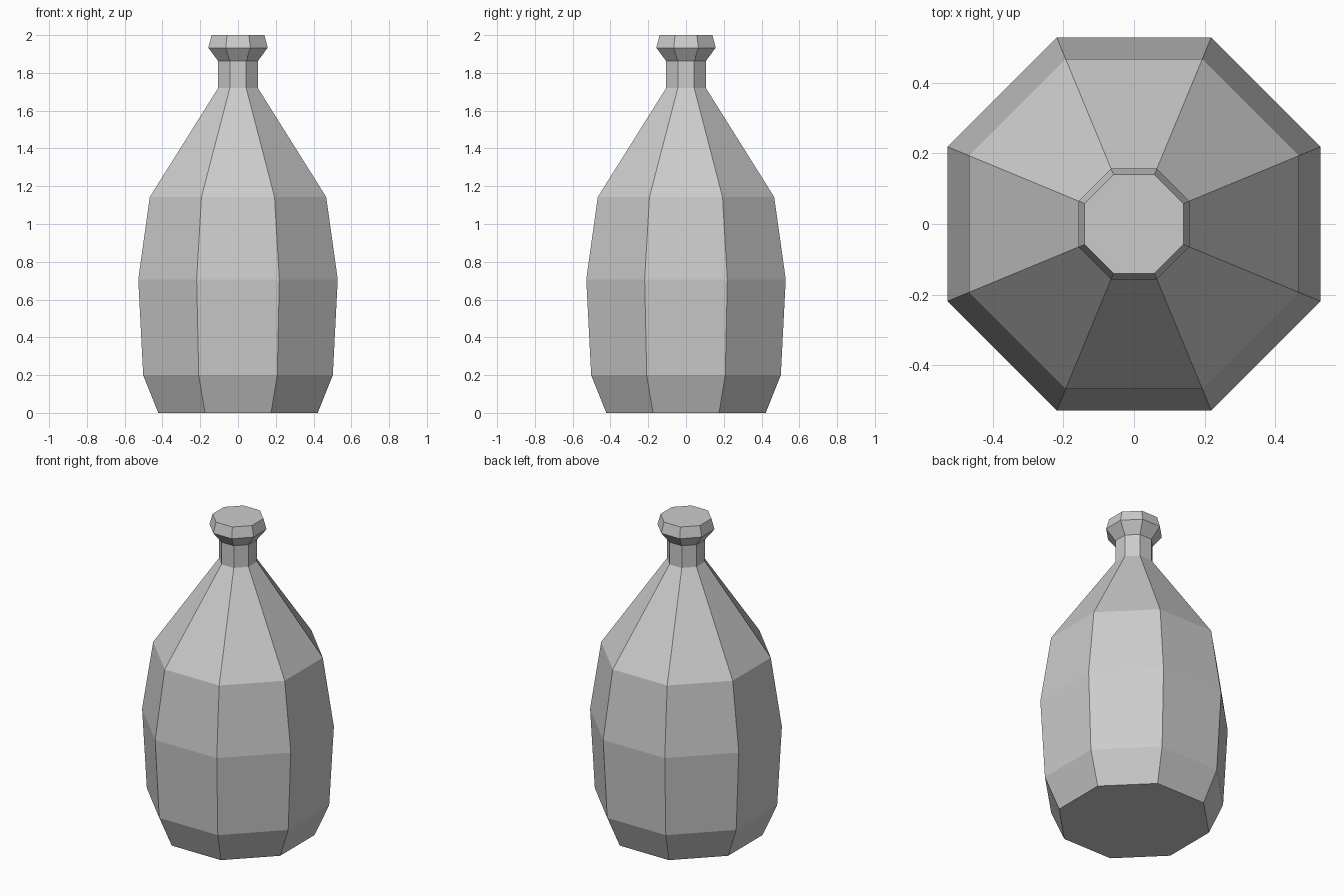
import bpy, bmesh
from math import cos, sin, pi

if "Cube" in bpy.data.objects:
    bpy.data.objects.remove(bpy.data.objects["Cube"])

SIDES = 8
# Bottle outline: (distance from axis to flat side, height)
PROFILE = [(0.422, 0), (0.502, 0.2), (0.528, 0.707), (0.467, 1.143),
           (0.105, 1.72), (0.105, 1.862), (0.157, 1.933), (0.14, 2.0)]


def lathe(name, profile, sides):
    """Stack polygon rings with flats facing the axes, then cap both ends."""
    bm = bmesh.new()
    rings = []
    for flat, z in profile:
        r = flat / cos(pi / sides)
        angles = [(i + 0.5) * 2 * pi / sides for i in range(sides)]
        rings.append([bm.verts.new((r * cos(a), r * sin(a), z)) for a in angles])
    for low, high in zip(rings, rings[1:]):
        for i in range(sides):
            j = (i + 1) % sides
            bm.faces.new((low[i], low[j], high[j], high[i]))
    bm.faces.new(rings[0][::-1])
    bm.faces.new(rings[-1])
    mesh = bpy.data.meshes.new(name)
    bm.to_mesh(mesh)
    bm.free()
    obj = bpy.data.objects.new(name, mesh)
    bpy.context.collection.objects.link(obj)
    return obj


# Faceted bottle with body, shoulder, neck and lip
lathe("bottle", PROFILE, SIDES)
